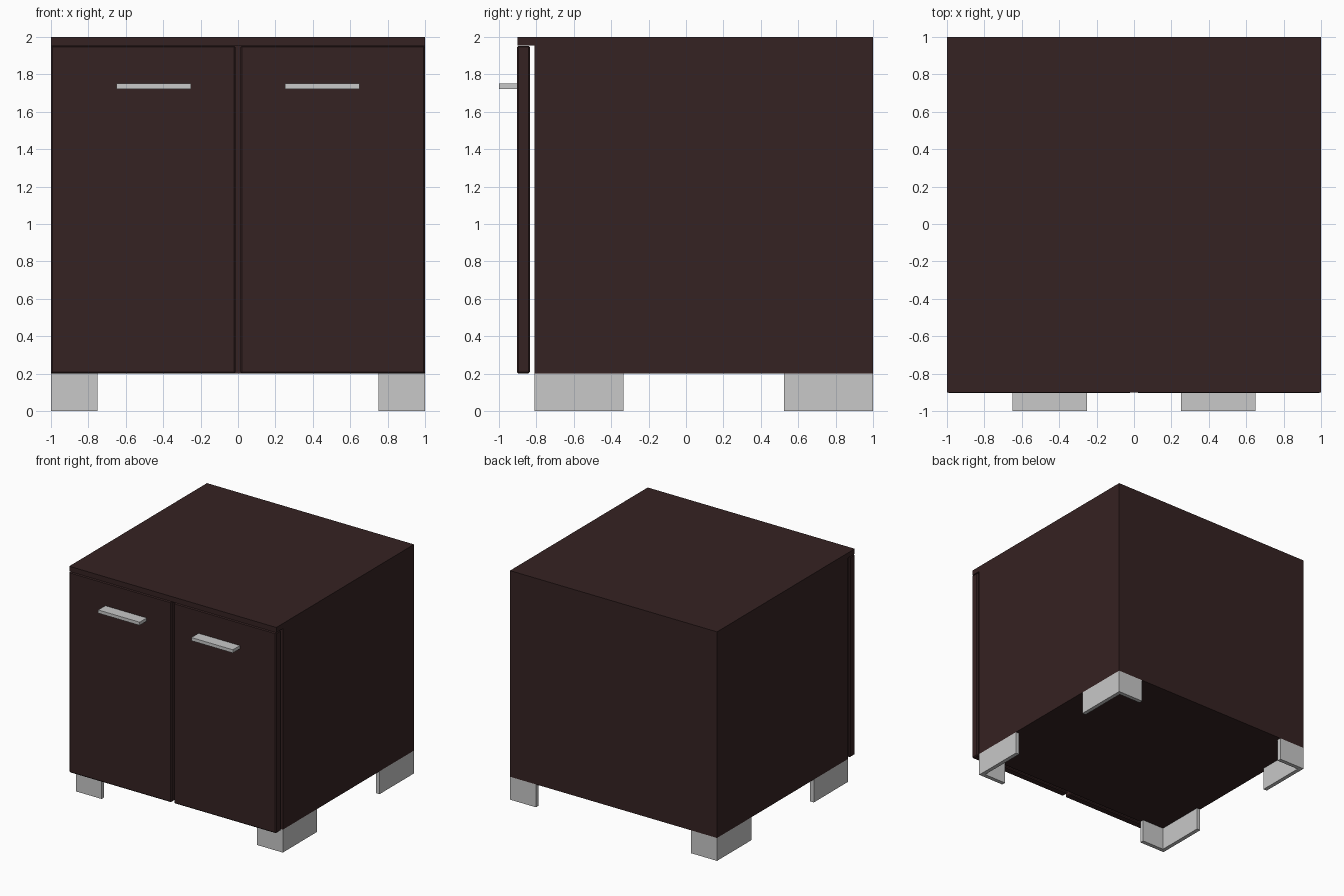
import bpy, bmesh

if "Cube" in bpy.data.objects:
    bpy.data.objects.remove(bpy.data.objects["Cube"])


def material(name, rgb):
    m = bpy.data.materials.new(name)
    m.diffuse_color = (*rgb, 1)
    m.use_nodes = True
    m.node_tree.nodes["Principled BSDF"].inputs["Base Color"].default_value = m.diffuse_color
    return m


WOOD = material("dark brown wood", (0.036, 0.016, 0.016))
METAL = material("light grey metal", (0.58, 0.58, 0.58))


def prism(name, outline, z0, z1, mat, bevel=0):
    """Extrude an xy outline from z0 to z1."""
    bm = bmesh.new()
    face = bm.faces.new([bm.verts.new((x, y, z0)) for x, y in outline])
    top = bmesh.ops.extrude_face_region(bm, geom=[face])["geom"]
    bmesh.ops.translate(bm, vec=(0, 0, z1 - z0),
                        verts=[v for v in top if isinstance(v, bmesh.types.BMVert)])
    bmesh.ops.recalc_face_normals(bm, faces=bm.faces[:])
    me = bpy.data.meshes.new(name)
    bm.to_mesh(me)
    bm.free()
    me.materials.append(mat)
    ob = bpy.data.objects.new(name, me)
    bpy.context.collection.objects.link(ob)
    if bevel:
        mod = ob.modifiers.new("edge", 'BEVEL')
        mod.width = bevel
        mod.segments = 1
    return ob


def box(name, x0, x1, y0, y1, z0, z1, mat, bevel=0):
    return prism(name, [(x0, y0), (x1, y0), (x1, y1), (x0, y1)], z0, z1, mat, bevel)


# Carcass with the top overhanging the doors
box("carcass", -1, 1, -0.81, 1, 0.2, 1.955, WOOD)
box("top_panel", -1, 1, -0.9, 1, 1.955, 2, WOOD)

T = 0.035  # foot plate thickness
for side, s in (("left", -1), ("right", 1)):
    # Door standing clear of the carcass, with its bar handle
    box(side + "_door", *sorted((s * 0.013, s)), -0.903, -0.835, 0.2, 1.953, WOOD, 0.008)
    box(side + "_handle", *sorted((s * 0.25, s * 0.65)), -1, -0.9, 1.722, 1.75, METAL)
    # L-shaped corner feet, open towards the middle
    for end, y, d in (("front", -0.81, 1), ("back", 1, -1)):
        outline = [(s, y), (s * 0.75, y), (s * 0.75, y + d * T),
                   (s * (1 - T), y + d * T), (s * (1 - T), y + d * 0.475),
                   (s, y + d * 0.475)]
        prism(f"{end}_{side}_foot", outline, 0, 0.2, METAL)
